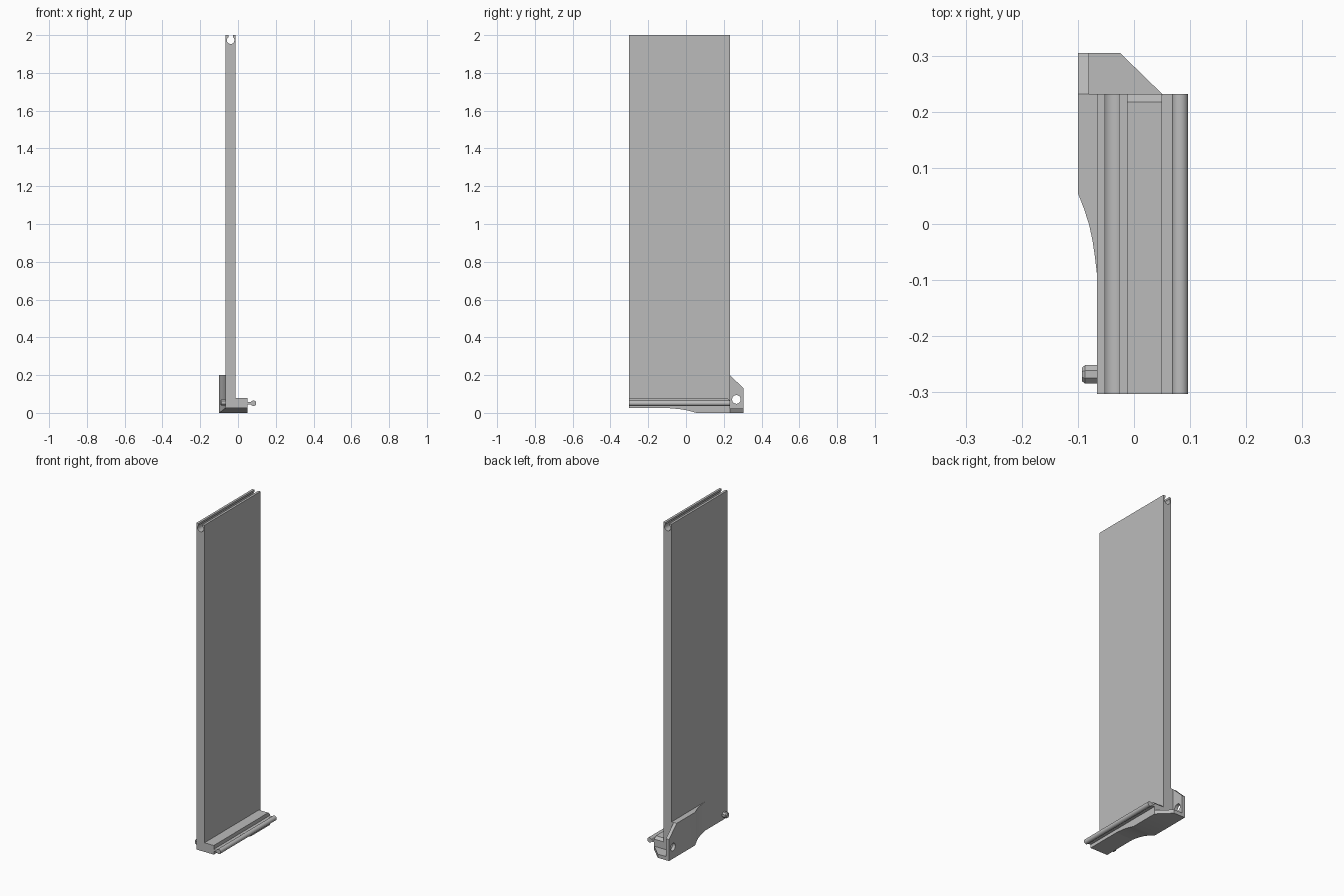
import bpy, math
from mathutils import Matrix, Vector

if "Cube" in bpy.data.objects:
    bpy.data.objects.remove(bpy.data.objects["Cube"])

GREY = (0.5, 0.5, 0.5, 1)
mat = bpy.data.materials.new("plain_grey")
mat.use_nodes = True
mat.diffuse_color = GREY
mat.node_tree.nodes["Principled BSDF"].inputs["Base Color"].default_value = GREY

X0, X1, X2 = -0.066, -0.012, 0.05     # panel outer face, inner face, ledge edge
FRONT, BACK, REAR = -0.303, 0.232, 0.305
OUT, SOLE = 0.034, 0.025              # side swell and sole depth
# how far the foot has flared out at each depth
FLARE = [(-0.09, 0), (-0.06, 0.1), (-0.03, 0.23), (0, 0.42), (0.028, 0.69), (0.055, 1)]


def loft(name, rings, smooth=False):
    """Join equal rings of points into a closed solid."""
    n = len(rings[0])
    verts = [p for r in rings for p in r]
    faces = [tuple(range(n)), tuple(range(len(verts) - n, len(verts)))]
    for k in range(len(rings) - 1):
        for i in range(n):
            j = (i + 1) % n
            faces.append((k * n + i, k * n + j, k * n + n + j, k * n + n + i))
    me = bpy.data.meshes.new(name)
    me.from_pydata(verts, [], faces)
    ob = bpy.data.objects.new(name, me)
    bpy.context.collection.objects.link(ob)
    me.materials.append(mat)
    bpy.ops.object.select_all(action='DESELECT')
    ob.select_set(True)
    bpy.context.view_layer.objects.active = ob
    bpy.ops.object.mode_set(mode='EDIT')
    bpy.ops.mesh.select_all(action='SELECT')
    bpy.ops.mesh.normals_make_consistent(inside=False)
    bpy.ops.object.mode_set(mode='OBJECT')
    if smooth:
        bpy.ops.object.shade_smooth_by_angle(angle=math.radians(35))
    return ob


def extrude(name, pts, axis, a, b, smooth=False):
    """Extrude a flat outline along one axis."""
    def ring(t):
        return [tuple(p[:axis]) + (t,) + tuple(p[axis:]) for p in pts]
    return loft(name, [ring(a), ring(b)], smooth)


def arc(cx, cy, r, start, end, n):
    return [(cx + r * math.cos(math.radians(start + (end - start) * i / n)),
             cy + r * math.sin(math.radians(start + (end - start) * i / n)))
            for i in range(n + 1)]


# Tall panel with a keyhole channel along its top edge
mid, slot = (X0 + X1) / 2, 0.0125
keyhole = arc(mid, 1.973, 0.02, 51, -231, 24)
panel = [(X0, SOLE), (X1, SOLE), (X1, 2), (mid + slot, 2)] + keyhole + [(mid - slot, 2), (X0, 2)]
extrude("panel", panel, 1, FRONT, BACK, True)

# Ledge along the foot of the panel, chamfered at its back end
ledge = [(FRONT, SOLE), (BACK, SOLE), (BACK, 0.065), (0.217, 0.08), (FRONT, 0.08)]
extrude("ledge", ledge, 0, X1, X2)

# Curved sole under the panel and ledge
sole = [(y, SOLE * (1 - f)) for y, f in FLARE] + [(BACK, 0), (BACK, SOLE)]
extrude("sole", sole, 0, X0, X2, True)

# Side swell that flares out and down towards the back
rings = []
for y, f in FLARE + [(BACK, 1)]:
    x, z = X0 - OUT * f, SOLE * (1 - f)
    rings.append([(x, y, z), (X0, y, z), (X0, y, 0.2), (x, y, 0.2)])
loft("side_swell", rings, True)

# Rear base plate with a cut corner
plate = [(X0 - OUT, BACK), (X2, BACK), (-0.025, REAR), (X0 - OUT, REAR)]
extrude("rear_plate", plate, 2, 0, 0.022)

# Rear tab with a round hole
tab = extrude("rear_tab", [(BACK, 0), (REAR, 0), (REAR, 0.13), (BACK, 0.2)], 0, X0 - OUT, -0.08)
cutter = extrude("hole_cutter", arc(0.267, 0.071, 0.023, 0, 345, 23), 0, -0.2, 0)
cutter.hide_render = True
cut = tab.modifiers.new("hole", 'BOOLEAN')
cut.operation, cut.object, cut.solver = 'DIFFERENCE', cutter, 'EXACT'
bpy.context.view_layer.objects.active = tab
bpy.ops.object.modifier_apply(modifier=cut.name)
bpy.data.objects.remove(cutter)

# Round rail on a thin neck along the ledge
extrude("rail_neck", [(X2, 0.045), (0.075, 0.045), (0.075, 0.057), (X2, 0.057)], 1, FRONT, BACK)
extrude("rail", arc(0.082, 0.051, 0.0145, 0, 345, 23), 1, FRONT, BACK, True)

# Eight-sided peg with a chamfered tip near the front
peg = []
for x, r in [(X0, 0.018), (-0.087, 0.018), (-0.093, 0.013)]:
    peg.append([(x, y, z) for y, z in arc(-0.268, 0.055, r, 22.5, 337.5, 7)])
loft("peg", peg)
